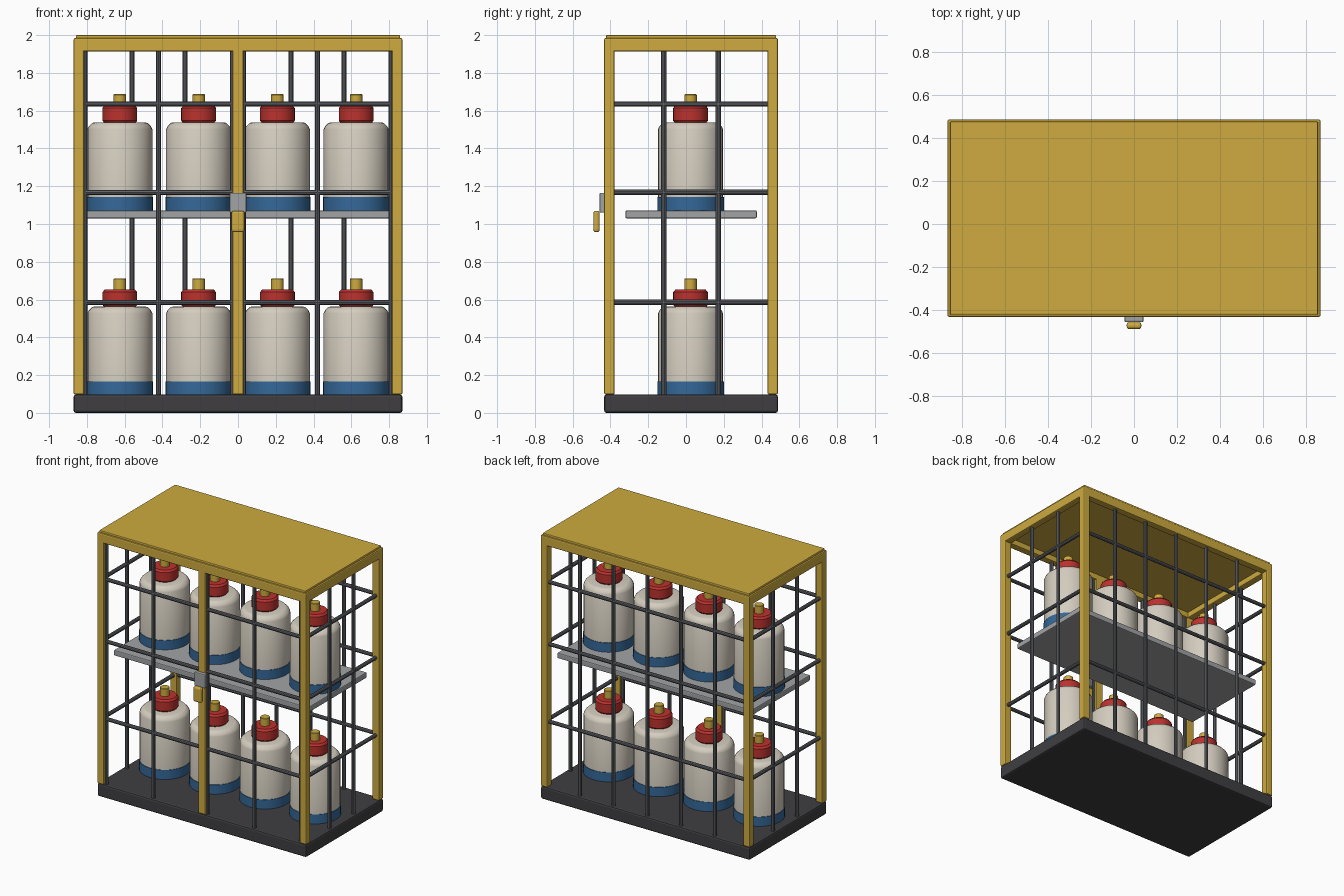
import bpy, bmesh, math
from mathutils import Vector

if "Cube" in bpy.data.objects:
    bpy.data.objects.remove(bpy.data.objects["Cube"], do_unlink=True)


def material(name, rgb):
    m = bpy.data.materials.new(name)
    m.use_nodes = True
    m.diffuse_color = (*rgb, 1)
    m.node_tree.nodes["Principled BSDF"].inputs["Base Color"].default_value = (*rgb, 1)
    return m


YELLOW = material("safety yellow", (0.62, 0.41, 0.05))
BAR = material("dark steel", (0.125, 0.13, 0.145))
BASE = material("charcoal", (0.05, 0.048, 0.053))
GREY = material("light steel", (0.36, 0.37, 0.38))
CREAM = material("cream", (0.66, 0.61, 0.52))
RED = material("red", (0.5, 0.032, 0.027))
BLUE = material("blue", (0.035, 0.14, 0.32))


def finish(name, bm, mats, smooth=False):
    bmesh.ops.recalc_face_normals(bm, faces=bm.faces)
    mesh = bpy.data.meshes.new(name)
    bm.to_mesh(mesh)
    bm.free()
    for m in mats:
        mesh.materials.append(m)
    ob = bpy.data.objects.new(name, mesh)
    bpy.context.collection.objects.link(ob)
    if smooth:
        bpy.ops.object.select_all(action='DESELECT')
        ob.select_set(True)
        bpy.context.view_layer.objects.active = ob
        bpy.ops.object.shade_smooth_by_angle(angle=math.radians(35))
    return ob


def box(name, x, y, z, mat, bevel=0.008, segments=2):
    """Bevelled box given (min, max) on each axis."""
    bm = bmesh.new()
    bmesh.ops.create_cube(bm, size=1)
    for v in bm.verts:
        v.co = Vector([(a + b) / 2 + c * (b - a) for (a, b), c in zip((x, y, z), v.co)])
    bmesh.ops.bevel(bm, geom=bm.edges[:], offset=bevel, segments=segments,
                    profile=0.5, affect='EDGES')
    return finish(name, bm, [mat])


def rod(bm, start, end, radius=0.014):
    start, end = Vector(start), Vector(end)
    axis = end - start
    made = bmesh.ops.create_cone(bm, cap_ends=True, segments=10, radius1=radius,
                                 radius2=radius, depth=axis.length)
    turn = Vector((0, 0, 1)).rotation_difference(axis).to_matrix()
    for v in made["verts"]:
        v.co = turn @ v.co + (start + end) / 2


def lathe(bm, profile, centre, slot, sides=32):
    """Closed turned solid from (radius, height) points."""
    rings = [[bm.verts.new((centre[0] + r * math.cos(2 * math.pi * i / sides),
                            centre[1] + r * math.sin(2 * math.pi * i / sides),
                            centre[2] + h)) for i in range(sides)] for r, h in profile]
    faces = [bm.faces.new(rings[0]), bm.faces.new(rings[-1])]
    for low, high in zip(rings, rings[1:]):
        for i in range(sides):
            j = (i + 1) % sides
            faces.append(bm.faces.new((low[i], low[j], high[j], high[i])))
    for f in faces:
        f.material_index = slot


# Overall cage measures
MID = 0.027
W, D = 0.87, 0.46
FLOOR, RAIL_TOP, T = 0.097, 1.985, 0.055
PX, PY = W - T / 2, D - T / 2
FRONT, BACK = MID - PY, MID + PY

# Base and roof
box("base", (-W, W), (MID - D, MID + D), (0, FLOOR), BASE, 0.012)
box("roof", (-0.858, 0.858), (MID - 0.45, MID + 0.45), (1.955, 2), YELLOW, 0.005)

# Corner posts and top rails
for sx, side in ((1, "left"), (-1, "right")):
    x = sx * PX
    for y, end in ((FRONT, "front"), (BACK, "back")):
        box(f"{end}_{side}_post", (x - T / 2, x + T / 2), (y - T / 2, y + T / 2),
            (FLOOR, RAIL_TOP), YELLOW)
    box(f"{side}_top_rail", (x - T / 2, x + T / 2), (FRONT, BACK), (1.913, RAIL_TOP), YELLOW)
for y, end in ((FRONT, "front"), (BACK, "back")):
    box(f"{end}_top_rail", (-PX, PX), (y - T / 2, y + T / 2), (1.913, RAIL_TOP), YELLOW)
box("front_centre_post", (-0.03, 0.03), (FRONT - T / 2, FRONT + T / 2), (FLOOR, 1.93), YELLOW)

# Wire mesh panels
LEVELS = (0.585, 1.168, 1.635)
TOP = 1.93
panels = {name: bmesh.new() for name in
          ("front_bars", "back_bars", "left_bars", "right_bars")}
for x in (0.03, 0.42, 0.81):
    for s in (-1, 1):
        rod(panels["front_bars"], (s * x, FRONT, FLOOR), (s * x, FRONT, TOP))
for i in range(1, 6):
    x = -PX + i * PX / 3
    rod(panels["back_bars"], (x, BACK, FLOOR), (x, BACK, TOP))
for name, x in (("left_bars", PX), ("right_bars", -PX)):
    for i in (1, 2):
        y = FRONT + i * (BACK - FRONT) / 3
        rod(panels[name], (x, y, FLOOR), (x, y, TOP))
for z in LEVELS:
    rod(panels["front_bars"], (-PX, FRONT, z), (PX, FRONT, z))
    rod(panels["back_bars"], (-PX, BACK, z), (PX, BACK, z))
    rod(panels["left_bars"], (PX, FRONT, z), (PX, BACK, z))
    rod(panels["right_bars"], (-PX, FRONT, z), (-PX, BACK, z))
for name, bm in panels.items():
    finish(name, bm, [BAR], smooth=True)

# Middle shelf
SHELF_TOP = 1.072
box("shelf", (-0.81, 0.81), (MID - 0.348, MID + 0.348), (1.03, SHELF_TOP), GREY, 0.007)

# Gas bottles: band, body, cap and valve
BAND = [(0.176, 0), (0.176, 0.07)]
BODY = [(0.172, 0.002), (0.172, 0.43), (0.165, 0.445), (0.147, 0.463), (0.138, 0.465)]
CAP = [(0.084, 0.465), (0.092, 0.475), (0.092, 0.542), (0.08, 0.556)]
VALVE = [(0.033, 0.55), (0.033, 0.612), (0.03, 0.615)]
for row, z in (("lower", FLOOR), ("upper", SHELF_TOP)):
    for n in range(4):
        bm = bmesh.new()
        for slot, profile in enumerate((BODY, BAND, CAP, VALVE)):
            lathe(bm, profile, ((n - 1.5) * 0.417, MID - 0.003, z), slot)
        finish(f"{row}_bottle_{n + 1}", bm, [CREAM, BLUE, RED, YELLOW], smooth=True)

# Latch plate and padlock
box("latch_plate", (-0.045, 0.045), (-0.458, -0.425), (1.06, 1.165), GREY, 0.007)
box("padlock", (-0.034, 0.034), (-0.49, -0.457), (0.957, 1.07), YELLOW, 0.013, 3)
